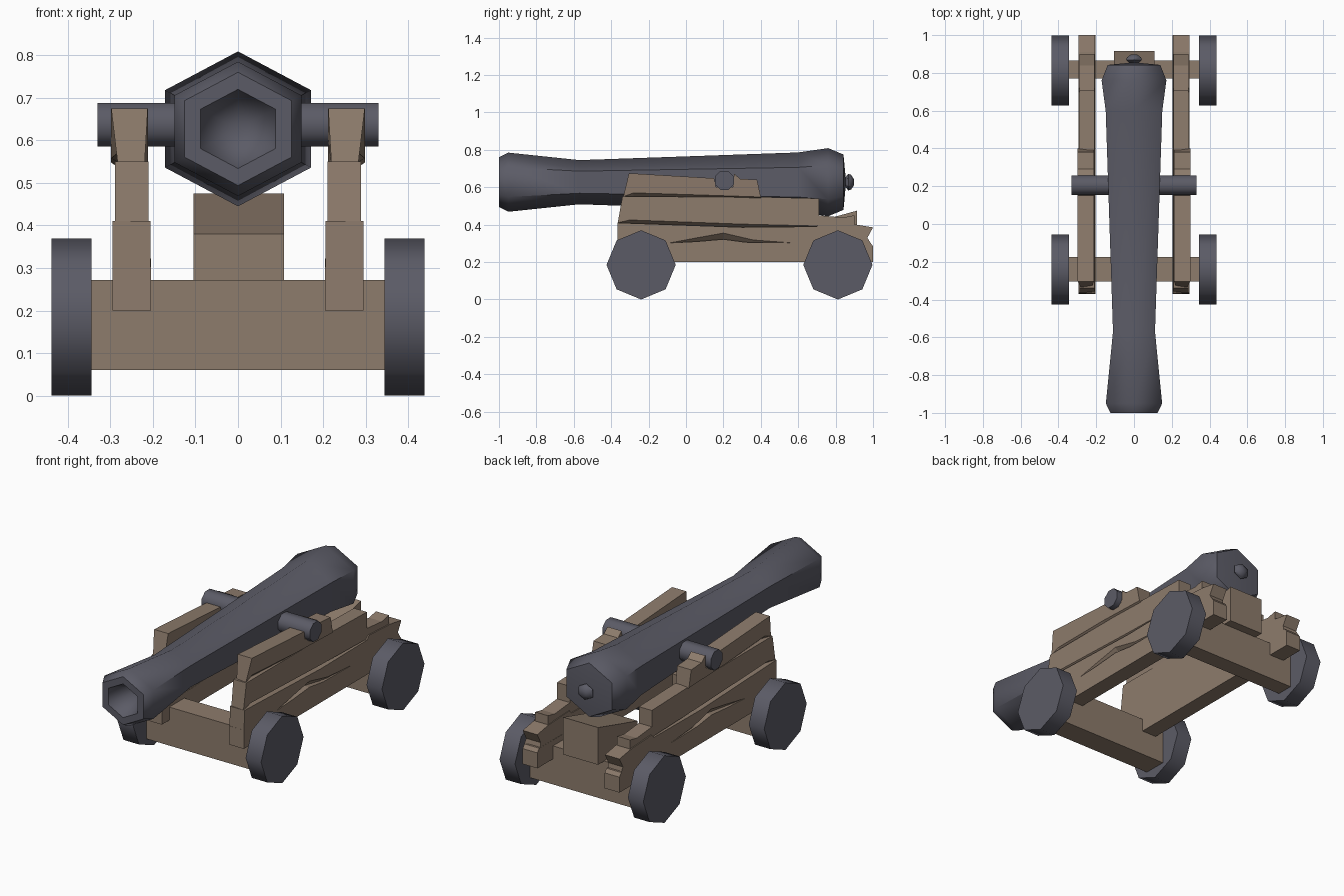
import bpy, bmesh
from math import sin, cos, pi, radians

if "Cube" in bpy.data.objects:
    bpy.data.objects.remove(bpy.data.objects["Cube"], do_unlink=True)


def material(name, rgb):
    m = bpy.data.materials.new(name)
    m.use_nodes = True
    m.diffuse_color = (*rgb, 1)
    node = m.node_tree.nodes["Principled BSDF"]
    node.inputs["Base Color"].default_value = (*rgb, 1)
    node.inputs["Roughness"].default_value = 0.8
    return m


IRON = material("dark_iron", (0.105, 0.105, 0.133))
WOOD = material("weathered_wood", (0.268, 0.2, 0.15))


def finish(name, bm, mat, smooth=None):
    bmesh.ops.recalc_face_normals(bm, faces=bm.faces)
    mesh = bpy.data.meshes.new(name)
    bm.to_mesh(mesh)
    bm.free()
    mesh.materials.append(mat)
    if smooth:
        for p in mesh.polygons:
            p.use_smooth = True
        mesh.set_sharp_from_angle(angle=radians(smooth))
    ob = bpy.data.objects.new(name, mesh)
    bpy.context.collection.objects.link(ob)


def prism(name, profile, x0, x1, mat, smooth=None, undercut=0, drop=0, pinch=0):
    """Extrude a (y, z) profile from x0 to x1.
    The first `undercut` points drop on the x0 side, so that edge overhangs;
    pinch narrows the front foot."""
    bm = bmesh.new()
    a = [bm.verts.new((x0, y, z)) for y, z in profile]
    b = [bm.verts.new((x1, y, z)) for y, z in profile]
    for v, w in list(zip(a, b))[:undercut]:
        if v.co.y < 0:
            v.co.x *= 1 + pinch
            w.co.x *= 1 - pinch
        v.co.z -= drop
    bm.faces.new(a)
    bm.faces.new(b[::-1])
    n = len(a)
    for i in range(n):
        j = (i + 1) % n
        bm.faces.new((a[i], a[j], b[j], b[i]))
    finish(name, bm, mat, smooth)


def ngon(y, z, r, n, turn=0.0):
    return [(y + r * sin(2 * pi * i / n + turn), z + r * cos(2 * pi * i / n + turn))
            for i in range(n)]


def box(y0, y1, z0, z1):
    return [(y0, z0), (y1, z0), (y1, z1), (y0, z1)]


def lathe(name, rings, sides, height, widen, mat, smooth):
    """Rings of (y, radius) around the y axis, closed to a point at radius 0."""
    bm = bmesh.new()
    loops = []
    for y, r in rings:
        if r == 0:
            loops.append([bm.verts.new((0, y, height))] * sides)
        else:
            loops.append([bm.verts.new((x * widen, y, z))
                          for x, z in ngon(0, height, r, sides)])
    for a, b in zip(loops, loops[1:]):
        for i in range(sides):
            j = (i + 1) % sides
            bm.faces.new(list(dict.fromkeys((a[i], a[j], b[j], b[i]))))
    finish(name, bm, mat, smooth)


# Barrel with flared muzzle and conical bore, and the rear knob
lathe("barrel", [(-0.78, 0), (-1, 0.093), (-1, 0.133), (-0.95, 0.158), (-0.57, 0.118),
                 (0.6, 0.159), (0.76, 0.182), (0.842, 0.148), (0.856, 0)],
      6, 0.627, 1.088, IRON, 58)
lathe("rear_knob", [(0.845, 0), (0.848, 0.022), (0.868, 0.044), (0.882, 0.04),
                    (0.897, 0.018), (0.897, 0)], 6, 0.627, 1.088, IRON, 40)
prism("trunnion", ngon(0.205, 0.637, 0.055, 8, pi / 8), -0.33, 0.33, IRON, 50)

# Axles and elevating wedge
prism("front_axle", box(-0.305, -0.175, 0.06, 0.272), -0.35, 0.35, WOOD)
prism("rear_axle", box(0.77, 0.865, 0.06, 0.272), -0.35, 0.35, WOOD)
prism("elevating_wedge", [(0.57, 0.27), (0.915, 0.27), (0.915, 0.475), (0.57, 0.38)],
      -0.105, 0.108, WOOD)

# Cheek planks, each starting with its lower edge from front to back
BOTTOM = [(-0.37, 0.2), (1, 0.2), (1, 0.285), (0.985, 0.305), (0.56, 0.303), (0.32, 0.306),
          (0.2, 0.322), (0.06, 0.31), (-0.09, 0.302), (-0.368, 0.302)]
LOWER = [(-0.368, 0.302), (-0.09, 0.302), (0.06, 0.33), (0.2, 0.355), (0.36, 0.318),
         (0.56, 0.303), (0.985, 0.305), (0.97, 0.33), (1, 0.385), (0.91, 0.4), (0.72, 0.41),
         (0.7, 0.39), (0.3, 0.386), (-0.365, 0.41)]
MIDDLE = [(-0.365, 0.41), (-0.3, 0.425), (0.3, 0.403), (0.7, 0.393), (0.72, 0.41), (0.9, 0.4),
          (0.9, 0.45), (0.84, 0.438), (0.71, 0.45), (0.71, 0.54), (0.4, 0.548),
          (-0.34, 0.55)]
UPPER = [(-0.335, 0.55), (-0.28, 0.57), (0.1, 0.558), (0.4, 0.548), (0.38, 0.64), (0.29, 0.645),
         (0.258, 0.672), (0.25, 0.6), (0.16, 0.6), (0.15, 0.648), (-0.305, 0.675)]

for side, label in ((1, "left"), (-1, "right")):
    prism(label + "_bottom_plank", BOTTOM, side * 0.205, side * 0.295, WOOD)
    prism(label + "_lower_plank", LOWER, side * 0.206, side * 0.295, WOOD,
          undercut=7, drop=0.09)
    prism(label + "_middle_plank", MIDDLE, side * 0.21, side * 0.289, WOOD,
          undercut=6, drop=0.06)
    prism(label + "_upper_plank", UPPER, side * 0.212, side * 0.298, WOOD,
          undercut=4, drop=0.06, pinch=0.05)
    # Wheels
    for y, end in ((-0.24, "front"), (0.812, "rear")):
        prism(f"{label}_{end}_wheel", ngon(y, 0.185, 0.185, 8),
              side * 0.344, side * 0.438, IRON, 50)
